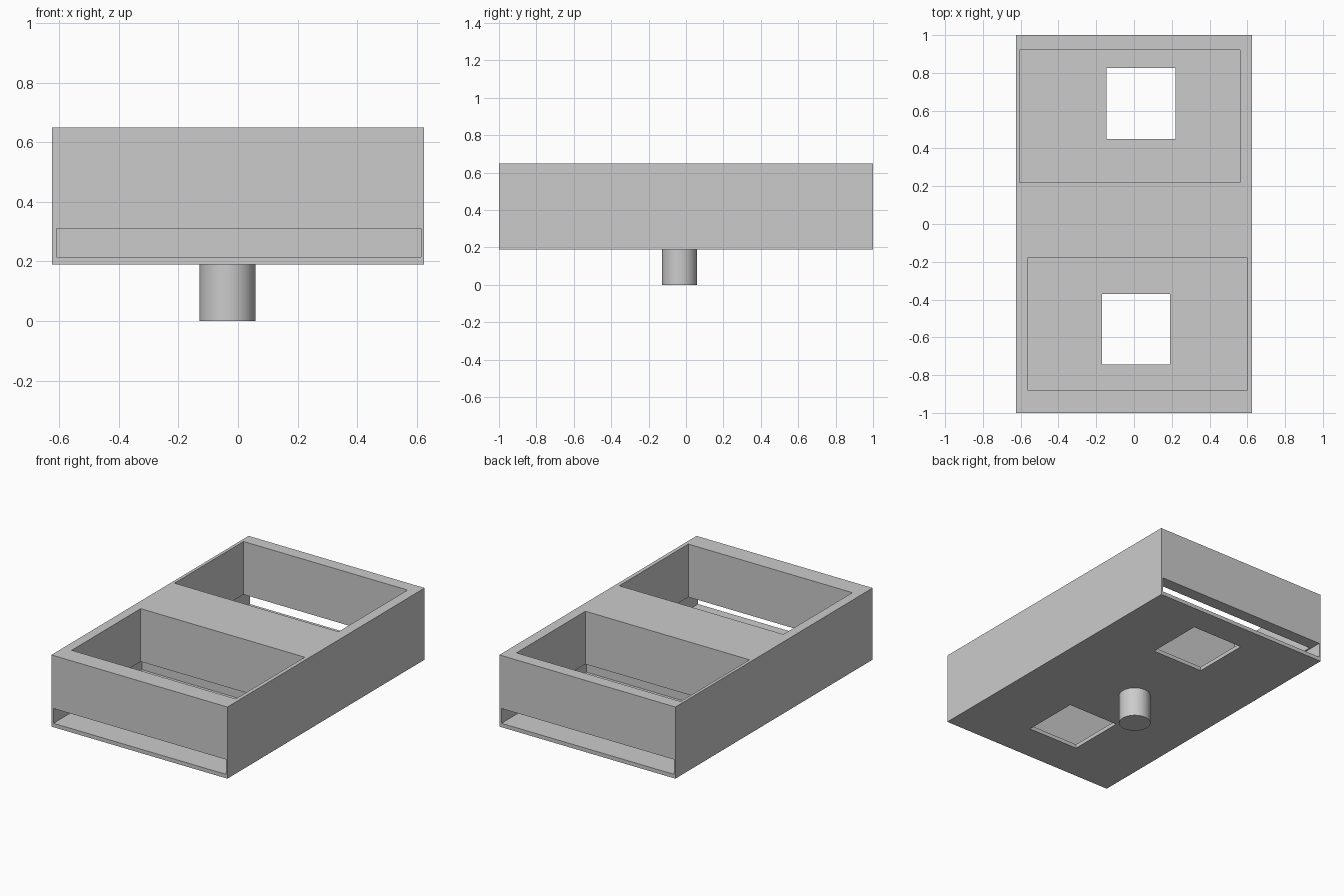
import bpy

if "Cube" in bpy.data.objects:
    bpy.data.objects.remove(bpy.data.objects["Cube"], do_unlink=True)

# Single plain grey
grey = bpy.data.materials.new("plain_grey")
grey.use_nodes = True
colour = (0.6, 0.6, 0.6, 1)
grey.diffuse_color = colour
grey.node_tree.nodes["Principled BSDF"].inputs["Base Color"].default_value = colour


def box(name, x, y, z):
    """Box spanning the given (low, high) ranges."""
    bpy.ops.mesh.primitive_cube_add(size=1)
    ob = bpy.context.object
    ob.name = name
    ob.location = [(a + b) / 2 for a, b in (x, y, z)]
    ob.scale = [b - a for a, b in (x, y, z)]
    bpy.ops.object.transform_apply(location=True, rotation=False, scale=True)
    ob.data.materials.append(grey)
    return ob


def cut(target, x, y, z):
    """Remove a box-shaped volume from the target."""
    cutter = box("cutter", x, y, z)
    cutter.hide_render = True
    mod = target.modifiers.new("cut", "BOOLEAN")
    mod.operation = "DIFFERENCE"
    mod.solver = "EXACT"
    mod.object = cutter
    bpy.context.view_layer.objects.active = target
    bpy.ops.object.modifier_apply(modifier=mod.name)
    bpy.data.objects.remove(cutter, do_unlink=True)


BASE, TOP = 0.19, 0.65
SLOT = (0.215, 0.31)
INSIDE = 0.26  # level within the slots where the vertical cuts meet

# Main housing
housing = box("housing", (-0.625, 0.625), (-1, 1), (BASE, TOP))

# Wide slots entering from the front and back ends
cut(housing, (-0.61, 0.615), (-1.1, -0.10), SLOT)
cut(housing, (-0.615, 0.61), (0.14, 1.1), SLOT)

# Open pockets from the top down into the slots
cut(housing, (-0.565, 0.60), (-0.88, -0.18), (INSIDE, TOP + 0.1))
cut(housing, (-0.605, 0.56), (0.22, 0.92), (INSIDE, TOP + 0.1))

# Square windows through the thin floor
cut(housing, (-0.17, 0.19), (-0.745, -0.37), (BASE - 0.1, INSIDE))
cut(housing, (-0.145, 0.22), (0.45, 0.825), (BASE - 0.1, INSIDE))

# Round mounting post under the housing
bpy.ops.mesh.primitive_cylinder_add(
    vertices=64, radius=0.094, depth=BASE, location=(-0.035, -0.035, BASE / 2))
post = bpy.context.object
post.name = "mounting_post"
post.data.materials.append(grey)
bpy.ops.object.shade_smooth_by_angle()
